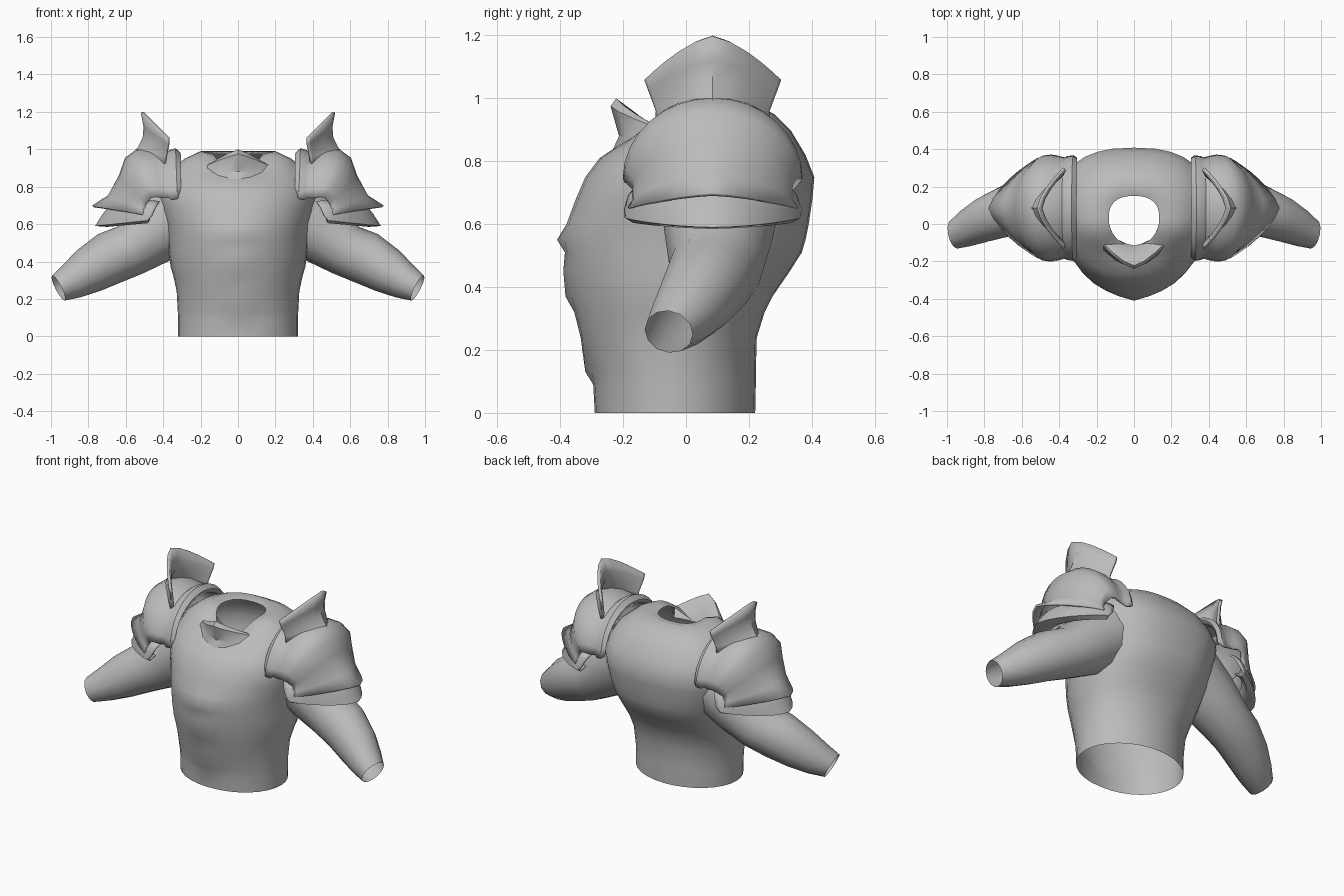
import bpy, bmesh, math
from mathutils import Vector

steel = bpy.data.materials.new("grey_steel")
steel.diffuse_color = (0.5, 0.5, 0.5, 1)


def loft(name, rows, closed=False, mirror=False, thick=0.0, angle=40):
    """Skin a list of equally long point rows."""
    bm = bmesh.new()
    vs = [[bm.verts.new(p) for p in r] for r in rows]
    n = len(rows[0])
    for a, b in zip(vs, vs[1:]):
        for i in range(n if closed else n - 1):
            j = (i + 1) % n
            bm.faces.new((a[i], a[j], b[j], b[i]))
    bmesh.ops.recalc_face_normals(bm, faces=bm.faces)
    me = bpy.data.meshes.new(name)
    bm.to_mesh(me)
    bm.free()
    me.materials.append(steel)
    ob = bpy.data.objects.new(name, me)
    bpy.context.collection.objects.link(ob)
    bpy.ops.object.select_all(action='DESELECT')
    ob.select_set(True)
    bpy.context.view_layer.objects.active = ob
    bpy.ops.object.shade_smooth_by_angle(angle=math.radians(angle))
    if thick:
        m = ob.modifiers.new("thickness", 'SOLIDIFY')
        m.thickness, m.offset = thick, 0
    if mirror:
        ob.modifiers.new("mirror", 'MIRROR')
    return ob


# Torso: z at sides, z at front, half width, front y, back y, centre ridge bump
RINGS = [
    (0.00, 0.00, .320, -.29, .22, 0), (0.09, 0.09, .320, -.295, .222, 0),
    (0.13, 0.13, .322, -.30, .222, .02), (0.24, 0.24, .328, -.335, .225, 0),
    (0.32, 0.32, .345, -.355, .25, 0), (0.37, 0.37, .36, -.365, .275, .018),
    (0.45, 0.45, .37, -.38, .33, .01), (0.51, 0.51, .375, -.385, .368, 0),
    (0.55, 0.55, .38, -.388, .38, .022), (0.60, 0.60, .39, -.38, .39, 0),
    (0.68, 0.68, .41, -.35, .402, 0), (0.75, 0.75, .42, -.32, .408, 0),
    (0.82, 0.81, .40, -.275, .38, 0), (0.895, 0.85, .355, -.215, .335, 0),
    (0.95, 0.87, .285, -.175, .28, 0), (0.99, 0.88, .20, -.14, .205, 0),
    (0.975, 0.86, .135, -.115, .15, 0)]


def torso_ring(z, zf, w, yf, yb, bump, n=32):
    mid = 0.05 if z < .9 else 0.03
    square = 0.2 * min(1, max(0, (z - .15) / .45))   # broad upper back
    out = []
    for i in range(n):
        a = 2 * math.pi * i / n
        c, s = math.cos(a), math.sin(a)
        cx, e = (0.95, 1.0) if s < 0 else (1 - square, 1 - square)
        if z < .2:
            mid = -0.035
        elif z < .6:
            mid = -0.035 + 0.085 * (z - .2) / .4
        x = w * math.copysign(abs(c) ** cx, c)
        y = mid + abs(s) ** e * ((yf - mid) if s < 0 else (yb - mid))
        zz = z + (zf - z) * max(0, -s) ** (1.5 if z < .94 else 2.4)
        k = abs(i - n * 3 // 4)
        y -= bump * (1, .3)[k] if k < 2 else 0
        out.append((x, y, zz))
    return out


loft("torso", [torso_ring(*r) for r in RINGS], closed=True, angle=50)

# Flared collar lip at the throat: (half width, end y, centre y, end z, centre z)
collar = []
for w, ye, yc, ze, zc in [(.20, -.15, -.245, .85, .81), (.18, -.13, -.213, .885, .88),
                          (.165, -.115, -.24, .915, .975), (.155, -.11, -.222, .92, 1.0),
                          (.14, -.09, -.155, .91, .95), (.125, -.06, -.115, .88, .86)]:
    collar.append([(w * t, ye + (yc - ye) * (1 - abs(t) ** 1.5),
                    ze + (zc - ze) * (1 - abs(t) ** 1.2))
                   for t in (-1, -.7, -.35, 0, .35, .7, 1)])
loft("collar", collar, angle=35)

# Arms: centre, half thickness, half depth
ARM = [((.28, .11, .67), .19, .19), ((.44, .105, .56), .175, .172),
       ((.575, .097, .462), .143, .15), ((.685, .07, .418), .143, .138),
       ((.80, .026, .35), .125, .122), ((.89, -.018, .294), .098, .102),
       ((.96, -.055, .258), .075, .078)]
rows = []
for k, (c, h, d) in enumerate(ARM):
    a = Vector(ARM[max(k - 1, 0)][0])
    b = Vector(ARM[min(k + 1, len(ARM) - 1)][0])
    axis = (b - a).normalized()
    side = Vector((0, 1, 0))
    side = (side - axis * side.dot(axis) * 0.5).normalized()
    up = side.cross(axis).normalized()
    rows.append([Vector(c) + up * h * math.cos(2 * math.pi * i / 12)
                 + side * d * math.sin(2 * math.pi * i / 12) for i in range(12)])
loft("arm", rows, closed=True, mirror=True, angle=50)

CY = 0.085


def arch(xt, zt, xb, zb, hw, p=2.0, q=2.0, n=16):
    """Arch over the arm from front foot to crown to back foot."""
    out = []
    for i in range(n + 1):
        t = math.sin(math.pi * (i / n - 0.5))
        f = max(0, 1 - abs(t) ** p) ** (1 / q)
        out.append((xb + (xt - xb) * f, CY + hw * t, zb + (zt - zb) * f))
    return out


# Shoulder guard, upper tier with rolled inner rim and pointed outer edge
loft("shoulder_guard_upper", [arch(*r) for r in [
    (.325, .955, .32, .77, .25), (.312, .98, .31, .75, .265), (.335, 1.0, .325, .735, .277),
    (.365, .99, .355, .73, .272), (.385, .975, .37, .74, .265), (.46, 1.0, .41, .74, .275),
    (.54, .995, .44, .745, .28), (.60, .95, .465, .74, .278), (.63, .86, .49, .71, .25),
    (.69, .75, .50, .675, .25, 1.8, 1.4), (.775, .695, .51, .65, .265, 1.4, 1.1)]],
    mirror=True, thick=.012)

# Shoulder guard, lower tier
loft("shoulder_guard_lower", [arch(*r) for r in [
    (.62, .74, .42, .72, .24), (.68, .70, .44, .69, .265, 2, 1.5),
    (.72, .65, .46, .645, .278, 1.8, 1.3), (.76, .592, .48, .622, .275, 1.6, 1.2),
    (.70, .59, .48, .61, .255, 1.6, 1.2), (.62, .62, .47, .63, .22)]],
    mirror=True, thick=.01)

# Upright pointed crest on each shoulder
loft("shoulder_crest", [arch(*r, 1.5, 1.0, 12) for r in [
    (.57, .96, .39, .92, .175), (.53, 1.005, .385, .96, .175), (.502, 1.06, .378, 1.0, .19),
    (.497, 1.12, .372, 1.03, .202), (.512, 1.198, .372, 1.06, .213)]],
    mirror=True, thick=.016, angle=30)
